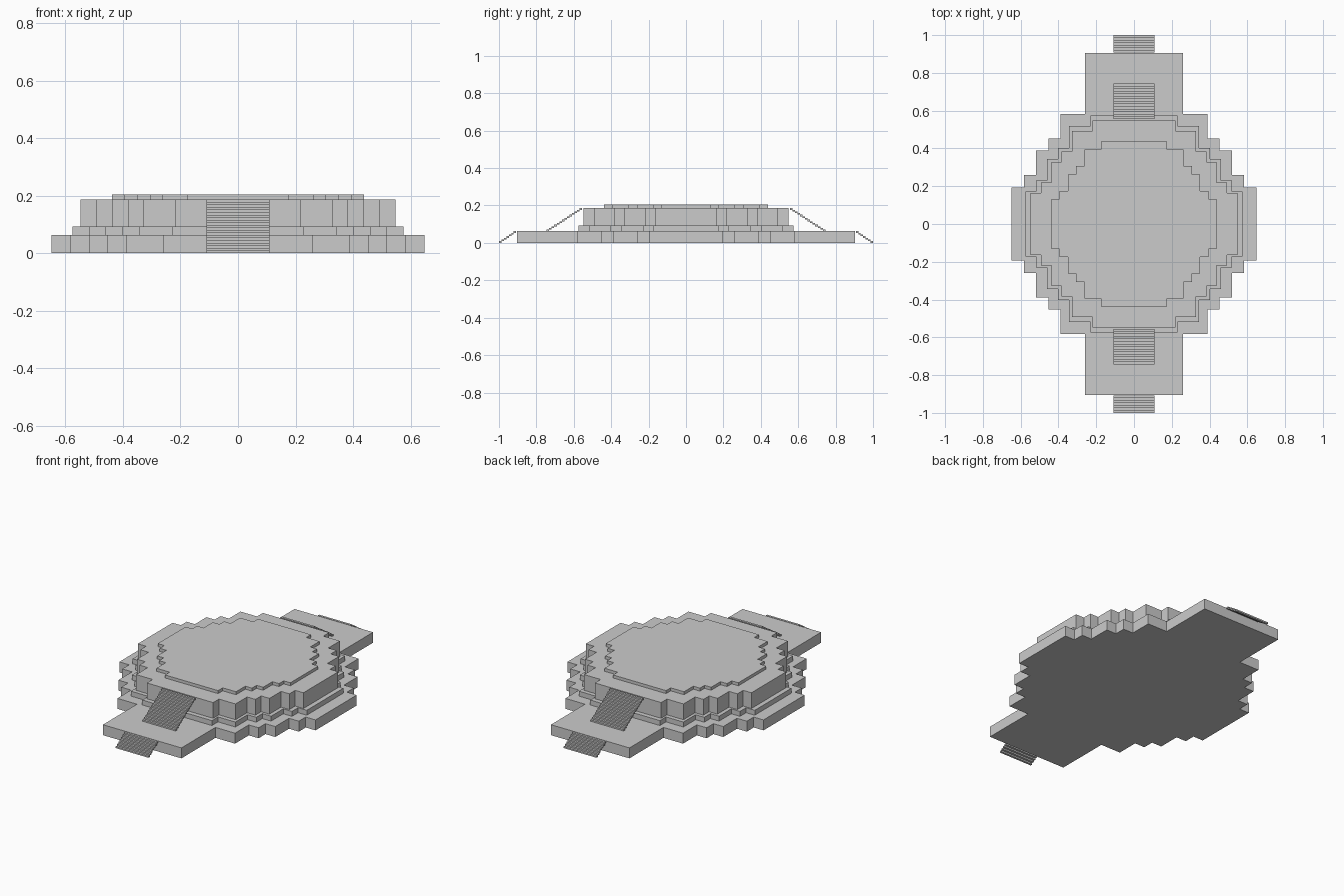
import bpy, bmesh

if "Cube" in bpy.data.objects:
    bpy.data.objects.remove(bpy.data.objects["Cube"])

# Quarter of the stepped round outline in block units: (half width, half depth)
STEPS = [(10, 3), (9, 4), (8, 6), (7, 7), (6, 9), (4, 10)]


def make_object(name, bm):
    bmesh.ops.recalc_face_normals(bm, faces=bm.faces)
    mesh = bpy.data.meshes.new(name)
    bm.to_mesh(mesh)
    bm.free()
    obj = bpy.data.objects.new(name, mesh)
    bpy.context.collection.objects.link(obj)
    return obj


def tier(name, radius, z0, z1, landing=None):
    """Extruded stepped disc; landing extends the narrowest step along y."""
    u = radius / 10
    steps = [(x * u, y * u) for x, y in STEPS]
    if landing:
        steps[-1] = (steps[-1][0], landing)
    quarter = []
    prev_y = None
    for x, y in steps:
        if prev_y is not None:
            quarter.append((x, prev_y))
        quarter.append((x, y))
        prev_y = y
    outline = quarter + [(-x, y) for x, y in reversed(quarter)]
    outline += [(-x, -y) for x, y in quarter]
    outline += [(x, -y) for x, y in reversed(quarter)]
    bm = bmesh.new()
    face = bm.faces.new([bm.verts.new((x, y, z0)) for x, y in outline])
    top = bmesh.ops.extrude_face_region(bm, geom=[face], use_keep_orig=True)
    verts = [v for v in top["geom"] if isinstance(v, bmesh.types.BMVert)]
    bmesh.ops.translate(bm, verts=verts, vec=(0, 0, z1 - z0))
    return make_object(name, bm)


def stair(name, side, y_out, y_in, z0, z1, count, half=0.109):
    """Flight of thin slats climbing toward the centre."""
    d, h = (y_out - y_in) / count, (z1 - z0) / count
    bm = bmesh.new()
    for i in range(count):
        box = bmesh.ops.create_cube(bm, size=1)["verts"]
        bmesh.ops.scale(bm, verts=box, vec=(2 * half, d, h))
        bmesh.ops.translate(bm, verts=box, vec=(
            0, side * (y_out - (i + 0.5) * d), z0 + (i + 0.5) * h))
    return make_object(name, bm)


# Stacked platform tiers
tier("base_tier", 0.648, 0.0, 0.0625, landing=0.904)
tier("plinth_tier", 0.575, 0.0625, 0.092)
tier("main_tier", 0.547, 0.092, 0.186)
tier("top_floor", 0.438, 0.186, 0.204)

# Front and back stairs
for label, side in (("front", -1), ("back", 1)):
    stair(label + "_lower_stair", side, 1.0, 0.908, 0.0, 0.0625, 7)
    stair(label + "_upper_stair", side, 0.745, 0.556, 0.0625, 0.186, 14)
